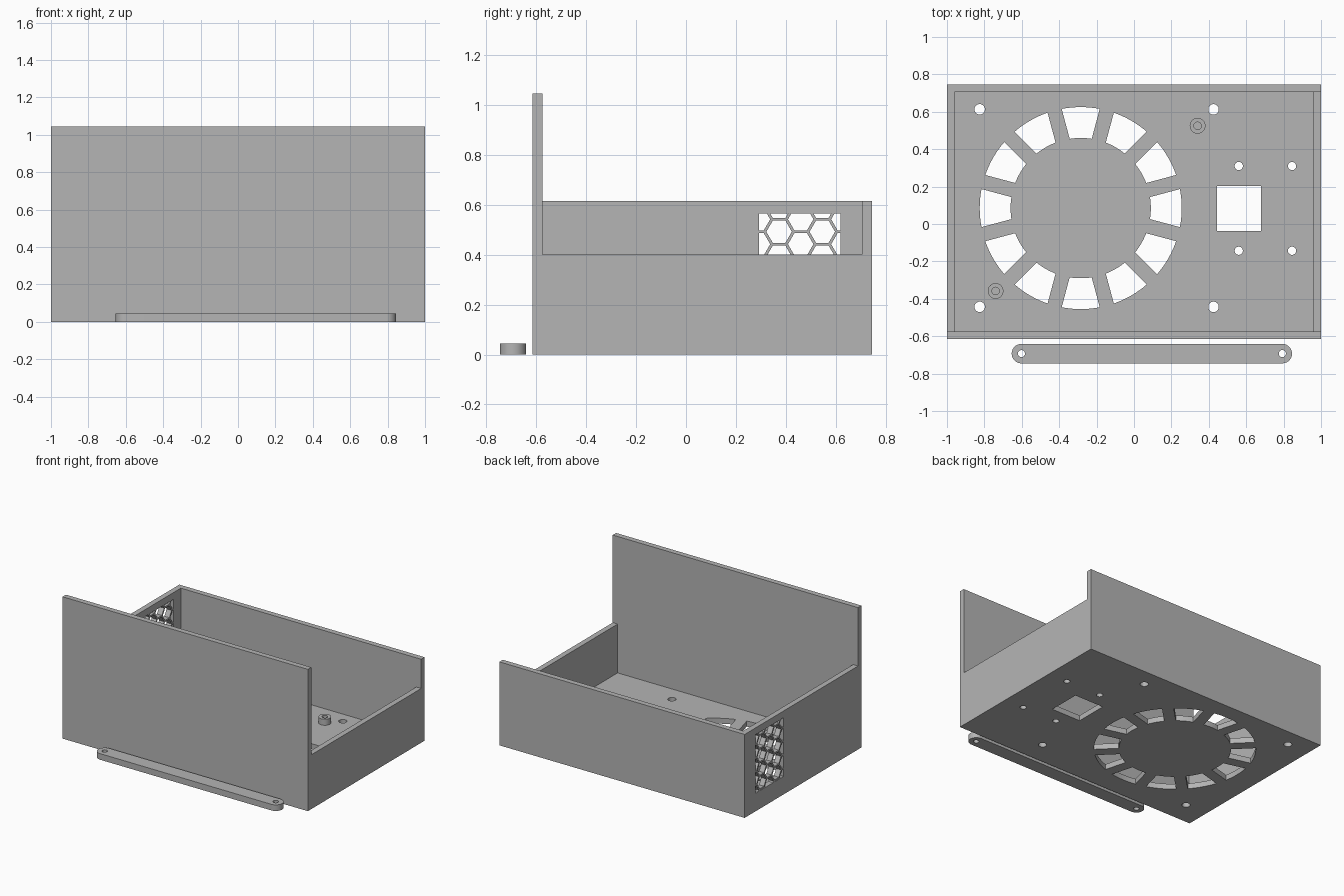
import bpy, bmesh, math
from mathutils import Matrix

if "Cube" in bpy.data.objects:
    bpy.data.objects.remove(bpy.data.objects["Cube"])

grey = bpy.data.materials.new("plain grey")
grey.diffuse_color = (0.46, 0.46, 0.46, 1)
grey.use_nodes = True
grey.node_tree.nodes["Principled BSDF"].inputs["Base Color"].default_value = grey.diffuse_color


def plate(name, loops, thick, matrix):
    """Extrude an outline with holes (first loop is the outline) from local z 0 to thick."""
    cu = bpy.data.curves.new(name + "_profile", 'CURVE')
    cu.dimensions = '2D'
    cu.fill_mode = 'BOTH'
    cu.extrude = thick / 2
    for pts in loops:
        sp = cu.splines.new('POLY')
        sp.points.add(len(pts) - 1)
        for p, (x, y) in zip(sp.points, pts):
            p.co = (x, y, 0, 1)
        sp.use_cyclic_u = True
    tmp = bpy.data.objects.new(name + "_profile", cu)
    bpy.context.collection.objects.link(tmp)
    dg = bpy.context.evaluated_depsgraph_get()
    me = bpy.data.meshes.new_from_object(tmp.evaluated_get(dg))
    bpy.data.objects.remove(tmp)
    bm = bmesh.new()
    bm.from_mesh(me)
    bmesh.ops.remove_doubles(bm, verts=bm.verts, dist=1e-5)
    bmesh.ops.translate(bm, verts=bm.verts, vec=(0, 0, thick / 2))
    bmesh.ops.transform(bm, matrix=matrix, verts=bm.verts)
    bmesh.ops.recalc_face_normals(bm, faces=bm.faces)
    bm.to_mesh(me)
    bm.free()
    me.name = name
    me.materials.clear()
    me.materials.append(grey)
    ob = bpy.data.objects.new(name, me)
    bpy.context.collection.objects.link(ob)
    bpy.ops.object.select_all(action='DESELECT')
    ob.select_set(True)
    bpy.context.view_layer.objects.active = ob
    bpy.ops.object.shade_smooth_by_angle(angle=math.radians(30))
    return ob


def rect(x0, x1, y0, y1):
    return [(x0, y0), (x1, y0), (x1, y1), (x0, y1)]


def arc(cx, cy, r, a0, a1, n):
    return [(cx + r * math.cos(a0 + (a1 - a0) * i / n),
             cy + r * math.sin(a0 + (a1 - a0) * i / n)) for i in range(n + 1)]


def circle(cx, cy, r, n=32):
    return arc(cx, cy, r, 0, math.tau, n)[:-1]


def clip(poly, x0, x1, y0, y1):
    """Trim a convex polygon to a rectangle."""
    for ax, lim, s in ((0, x0, 1), (0, x1, -1), (1, y0, 1), (1, y1, -1)):
        out = []
        for i, b in enumerate(poly):
            a = poly[i - 1]
            da, db = s * (a[ax] - lim), s * (b[ax] - lim)
            if (da > 0) != (db > 0):
                t = da / (da - db)
                out.append((a[0] + t * (b[0] - a[0]), a[1] + t * (b[1] - a[1])))
            if db > 0:
                out.append(b)
        poly = out
    return poly


T = 0.04                            # wall and floor thickness
Y0, Y1 = -0.615, 0.745              # outer depth of the case
IN_Y = (Y0 + T, Y1 - T)
H = 0.615
flat = Matrix.Identity(4)
# local (x, y, z) becomes world (y, z, x)
side = Matrix(((0, 0, 1, 0), (1, 0, 0, 0), (0, 1, 0, 0), (0, 0, 0, 1)))

# Floor: fan slots, screw holes and a square opening
floor = [rect(-1 + T, 1 - T, *IN_Y)]
FX, FY, R_IN, R_OUT, WEB = -0.285, 0.085, 0.375, 0.54, 0.039
for k in range(12):
    a = k * math.pi / 6
    h_out = math.pi / 12 - math.asin(WEB / R_OUT)
    h_in = math.pi / 12 - math.asin(WEB / R_IN)
    floor.append(arc(FX, FY, R_OUT, a - h_out, a + h_out, 8)
                 + arc(FX, FY, R_IN, a + h_in, a - h_in, 8))
for x in (-0.825, 0.425):
    for y in (-0.443, 0.613):
        floor.append(circle(x, y, 0.028))
for x in (0.56, 0.845):
    for y in (-0.143, 0.31):
        floor.append(circle(x, y, 0.022))
floor.append(rect(0.443, 0.68, -0.037, 0.203))
plate("floor", floor, T, flat)

# Plain walls
plate("front_wall", [rect(Y0, Y0 + T, 0, 1.045)], 2, Matrix.Translation((-1, 0, 0)) @ side)
plate("back_wall", [rect(Y1 - T, Y1, 0, H)], 2, Matrix.Translation((-1, 0, 0)) @ side)
plate("right_wall", [rect(*IN_Y, 0, 0.4)], T, Matrix.Translation((1 - T, 0, 0)) @ side)

# Left wall with a honeycomb vent
left = [rect(*IN_Y, 0, H)]
for i in range(-2, 5):
    for j in range(-5, 3):
        cy, cz = 0.373 + 0.0866 * i, 0.492 + 0.1 * (j + 0.5 * (i % 2))
        cell = clip(circle(cy, cz, 0.051, 6), 0.292, 0.62, 0.133, 0.565)
        if len(cell) > 2:
            left.append(cell)
plate("left_wall_vent", left, T, Matrix.Translation((-1, 0, 0)) @ side)

# Standoffs on the floor
for x, y in ((0.34, 0.525), (-0.74, -0.358)):
    plate("standoff", [circle(x, y, 0.042), circle(x, y, 0.02)], 0.045,
          Matrix.Translation((0, 0, T)))

# Loose strap with rounded ends in front of the case
SY, SR, SX0, SX1 = -0.693, 0.052, -0.602, 0.793
outline = (arc(SX1, SY, SR, -math.pi / 2, math.pi / 2, 20)
           + arc(SX0, SY, SR, math.pi / 2, 1.5 * math.pi, 20))
plate("strap", [outline, circle(SX0, SY, 0.019), circle(SX1, SY, 0.019)], 0.045, flat)
